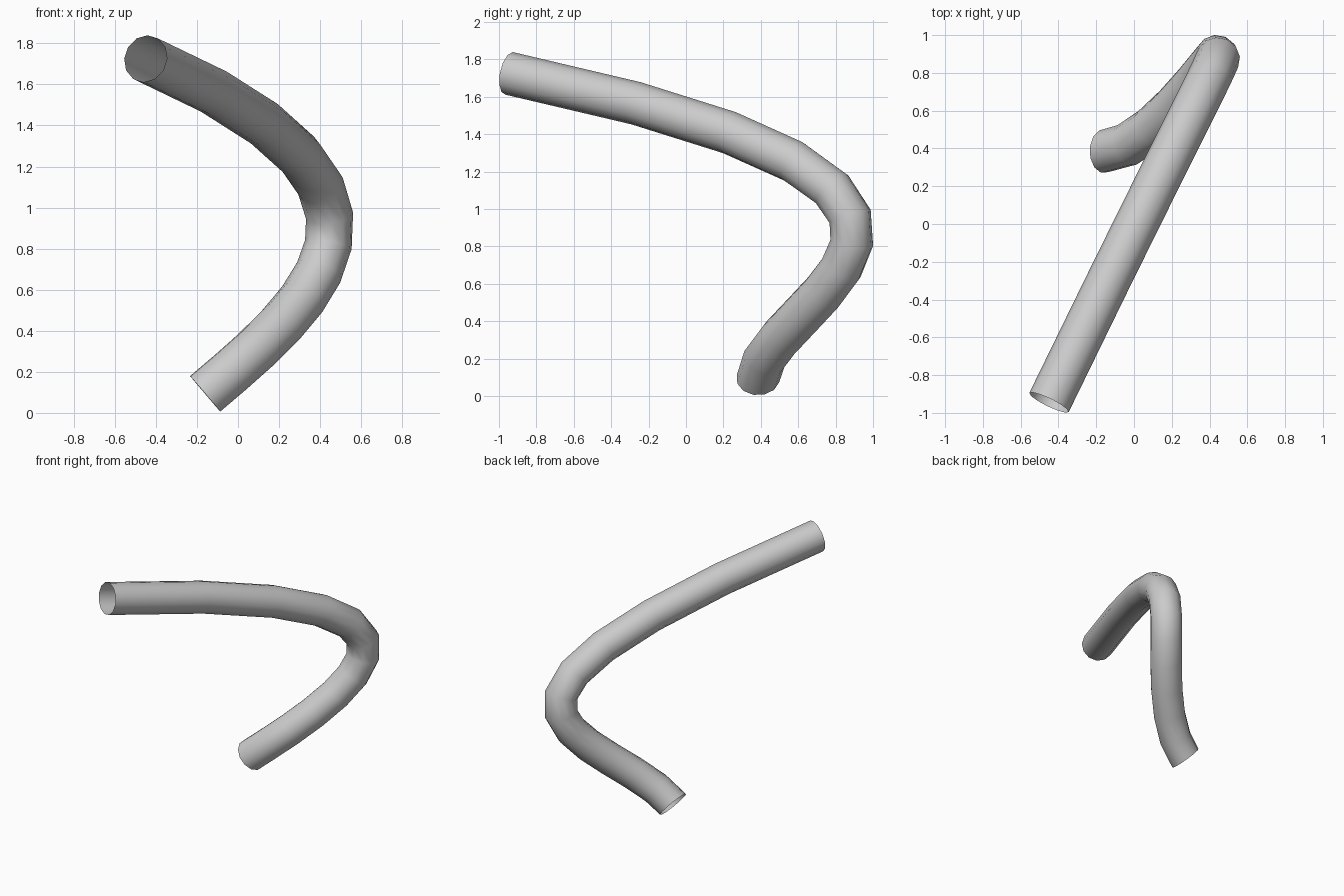
import bpy
from mathutils import Vector

if "Cube" in bpy.data.objects:
    bpy.data.objects.remove(bpy.data.objects["Cube"])

# Path: one cubic Bezier segment swept with a round section, open ends
P0 = Vector((-0.45, -0.945, 1.725))
P1 = Vector((1.057, 2.16, 1.08))
P2 = Vector((0.32, 0.39, 0.50))
P3 = Vector((-0.16, 0.385, 0.093))

curve = bpy.data.curves.new("bent_tube", 'CURVE')
curve.dimensions = '3D'
curve.resolution_u = 12
curve.bevel_depth = 0.116
curve.bevel_resolution = 4
curve.use_fill_caps = False

spline = curve.splines.new('BEZIER')
spline.bezier_points.add(1)
ends = [(2 * P0 - P1, P0, P1), (P2, P3, 2 * P3 - P2)]
for point, (left, co, right) in zip(spline.bezier_points, ends):
    point.handle_left_type = point.handle_right_type = 'FREE'
    point.co = co
    point.handle_left = left
    point.handle_right = right
spline.use_smooth = True

# Bent tube
tube = bpy.data.objects.new("bent_tube", curve)
bpy.context.collection.objects.link(tube)
bpy.context.view_layer.objects.active = tube
tube.select_set(True)
bpy.ops.object.convert(target='MESH')
bpy.ops.object.shade_smooth()
